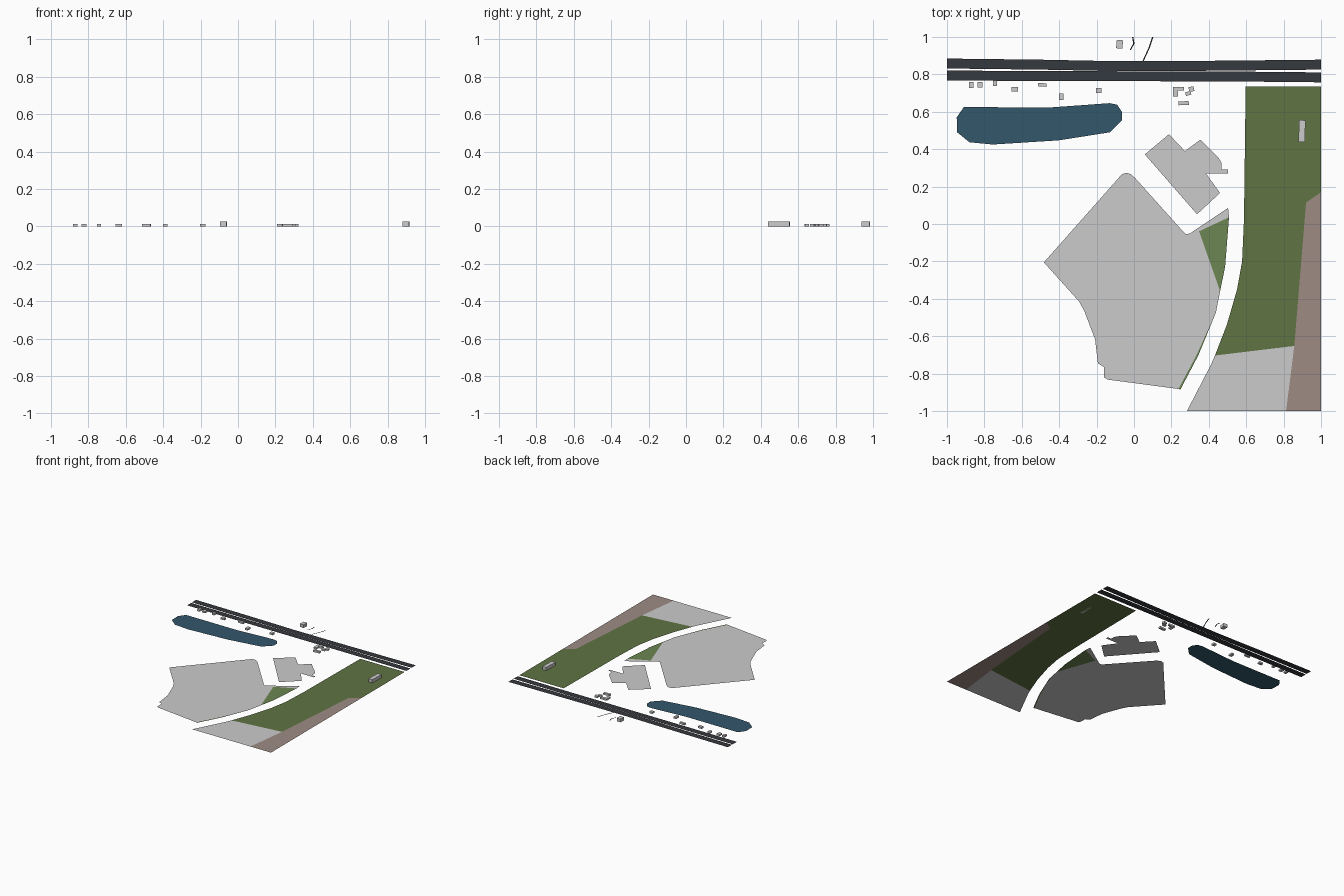
import bpy, bmesh, math
from mathutils import Vector, Matrix


def material(name, r, g, b):
    m = bpy.data.materials.new(name)
    m.diffuse_color = (r, g, b, 1)
    return m


GRASS = material("grass", 0.115, 0.175, 0.055)
LAWN = material("light_grass", 0.15, 0.24, 0.085)
WATER = material("water", 0.033, 0.095, 0.15)
ASPHALT = material("asphalt", 0.036, 0.040, 0.047)
EARTH = material("earth", 0.34, 0.26, 0.23)


def finish(name, bm, mat=None):
    me = bpy.data.meshes.new(name)
    bm.to_mesh(me)
    bm.free()
    ob = bpy.data.objects.new(name, me)
    bpy.context.collection.objects.link(ob)
    if mat:
        me.materials.append(mat)
    return ob


def area(name, pts, mat=None):
    """Flat ground area from its outline, facing up."""
    bm = bmesh.new()
    f = bm.faces.new([bm.verts.new((x, y, 0)) for x, y in pts])
    f.normal_update()
    if f.normal.z < 0:
        f.normal_flip()
    bmesh.ops.triangulate(bm, faces=[f])
    return finish(name, bm, mat)


def ribbon(name, pts, width, across, mat):
    """Flat strip along a path, widened in the given direction."""
    off = Vector(across) * width / 2
    p = [Vector(q) for q in pts]
    return area(name, [q + off for q in p] + [q - off for q in reversed(p)], mat)


def block(name, x, y, w, d, h, turn=0):
    """Box building standing on the ground."""
    bm = bmesh.new()
    m = (Matrix.Translation((x, y, h / 2)) @ Matrix.Rotation(math.radians(turn), 4, 'Z')
         @ Matrix.Diagonal((w, d, h, 1)))
    bmesh.ops.create_cube(bm, size=1, matrix=m)
    return finish(name, bm)


# Large grey plot with its grass edge
area("main_plot", [
    (-.482, -.205), (-.085, .243), (-.065, .266), (-.04, .274), (-.017, .266), (.005, .247),
    (.257, -.034), (.278, -.055), (.30, -.05), (.503, .086), (.508, .036), (.348, -.039),
    (.446, -.318), (.46, -.36), (.438, -.473), (.335, -.70), (.238, -.882),
    (-.14, -.832), (-.16, -.82), (-.16, -.765), (-.193, -.745), (-.208, -.617),
    (-.267, -.462), (-.294, -.414)])
area("plot_lawn", [(.348, -.039), (.508, .036), (.487, -.23), (.46, -.36), (.446, -.318)], LAWN)
area("plot_verge", [(.46, -.36), (.438, -.473), (.345, -.70), (.248, -.885), (.238, -.882),
                    (.335, -.70), (.42, -.51)], LAWN)

# Paved yard
area("paved_yard", [
    (.058, .372), (.187, .48), (.272, .39), (.355, .451), (.455, .35), (.468, .325),
    (.468, .291), (.502, .291), (.502, .27), (.385, .27), (.46, .166), (.337, .052)])

# Eastern field, earth strip and southern plot
area("east_field", [
    (.597, .735), (1, .735), (1, .17), (.92, .115), (.857, -.652), (.433, -.703),
    (.497, -.537), (.551, -.35), (.578, -.2), (.588, .025)], GRASS)
area("earth_strip", [(1, .17), (.92, .115), (.857, -.652), (.813, -1), (1, -1)], EARTH)
area("south_plot", [(.283, -1), (.41, -.755), (.433, -.703), (.857, -.652), (.813, -1)])

# Pond
area("pond", [
    (-.948, .57), (-.91, .625), (-.45, .623), (-.13, .646), (-.09, .638), (-.065, .6),
    (-.065, .555), (-.13, .49), (-.405, .447), (-.755, .425), (-.88, .437), (-.945, .49)], WATER)

# Dual carriageway and two thin tracks
ribbon("north_carriageway", [(-1, .858), (-.5, .852), (-.1, .844), (.3, .845), (1, .852)],
       .053, (0, 1), ASPHALT)
ribbon("south_carriageway", [(-1, .794), (-.5, .791), (0, .790), (.5, .789), (1, .784)],
       .053, (0, 1), ASPHALT)
ribbon("track_west", [(-.007, 1), (-.001, .965), (-.02, .93)], .007, (1, 0), ASPHALT)
ribbon("track_east", [(.100, 1), (.08, .94), (.048, .87)], .007, (1, 0), ASPHALT)

# Houses: x, y, width, depth, turn
houses = [
    (-.870, .744, .022, .032, 0), (-.824, .744, .028, .030, 0), (-.743, .752, .022, .028, 0),
    (-.638, .721, .034, .024, 0), (-.490, .744, .046, .018, -4), (-.388, .680, .024, .036, 0),
    (-.189, .714, .028, .026, 0), (.238, .723, .058, .018, 0), (.222, .698, .026, .032, 0),
    (.290, .698, .030, .020, 15), (.307, .721, .028, .026, 12), (.265, .646, .056, .020, 3)]
for i, (x, y, w, d, turn) in enumerate(houses):
    block(f"house_{i + 1}", x, y, w, d, .014, turn)

# Taller buildings
block("north_building", -.077, .961, .034, .045, .026, -5)
block("field_building", .898, .497, .034, .116, .026, -2)
